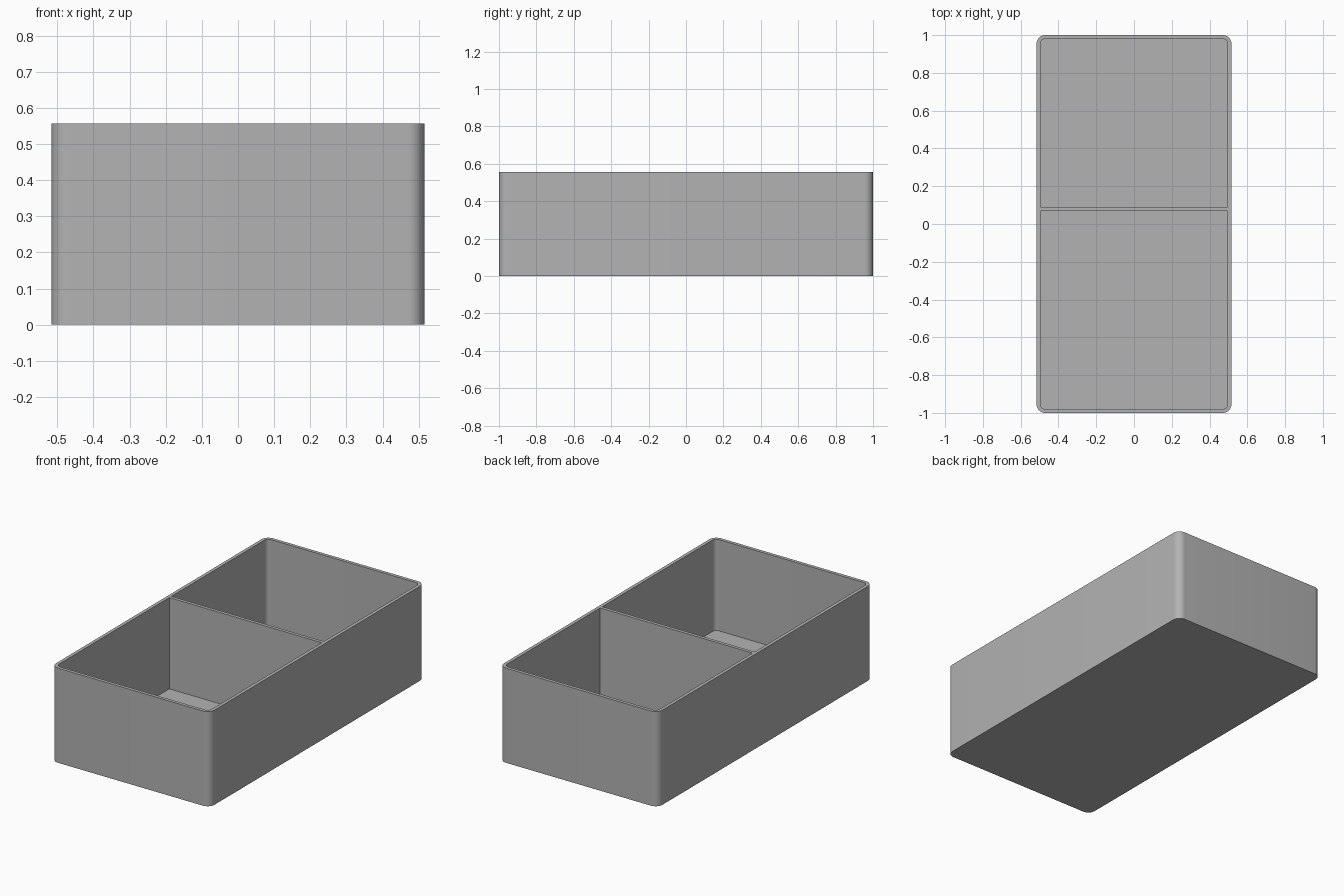
import bpy
import bmesh
from math import cos, sin, pi, radians

HALF_X, HALF_Y, HEIGHT = 0.516, 1.0, 0.557
WALL, FLOOR, RADIUS = 0.02, 0.02, 0.045
CORNER_STEPS = 10
DIVIDER_Y = 0.08

cube = bpy.data.objects.get("Cube")
if cube:
    bpy.data.objects.remove(cube, do_unlink=True)

grey = bpy.data.materials.new("plain grey")
grey.use_nodes = True
colour = (0.45, 0.45, 0.45, 1)
grey.diffuse_color = colour
grey.node_tree.nodes["Principled BSDF"].inputs["Base Color"].default_value = colour


def finish(bm, name):
    bmesh.ops.recalc_face_normals(bm, faces=bm.faces)
    mesh = bpy.data.meshes.new(name)
    bm.to_mesh(mesh)
    bm.free()
    mesh.materials.append(grey)
    obj = bpy.data.objects.new(name, mesh)
    bpy.context.collection.objects.link(obj)
    return obj


def rounded_loop(bm, inset, z):
    """Ring of vertices round a rounded rectangle, inset from the outside."""
    r = RADIUS - inset
    cx, cy = HALF_X - RADIUS, HALF_Y - RADIUS
    ring = []
    for quarter, (sx, sy) in enumerate([(1, 1), (-1, 1), (-1, -1), (1, -1)]):
        for i in range(CORNER_STEPS + 1):
            a = (quarter + i / CORNER_STEPS) * pi / 2
            ring.append(bm.verts.new((sx * cx + r * cos(a), sy * cy + r * sin(a), z)))
    return ring


# Open tray: outer wall, rim, inner wall, capped by underside and floor
bm = bmesh.new()
rings = [rounded_loop(bm, inset, z) for inset, z in
         [(0, 0), (0, HEIGHT), (WALL, HEIGHT), (WALL, FLOOR)]]
for low, high in zip(rings, rings[1:]):
    for i in range(len(low)):
        j = (i + 1) % len(low)
        bm.faces.new((low[i], low[j], high[j], high[i]))
bm.faces.new(rings[0])
bm.faces.new(rings[-1])
tray = finish(bm, "tray")
bpy.ops.object.select_all(action="DESELECT")
tray.select_set(True)
bpy.context.view_layer.objects.active = tray
bpy.ops.object.shade_smooth_by_angle(angle=radians(30))

# Cross divider between the two compartments, flush with the rim
bm = bmesh.new()
bmesh.ops.create_cube(bm, size=1)
bmesh.ops.scale(bm, vec=(2 * (HALF_X - WALL), WALL, HEIGHT - FLOOR), verts=bm.verts)
bmesh.ops.translate(bm, vec=(0, DIVIDER_Y, (HEIGHT + FLOOR) / 2), verts=bm.verts)
finish(bm, "divider")
